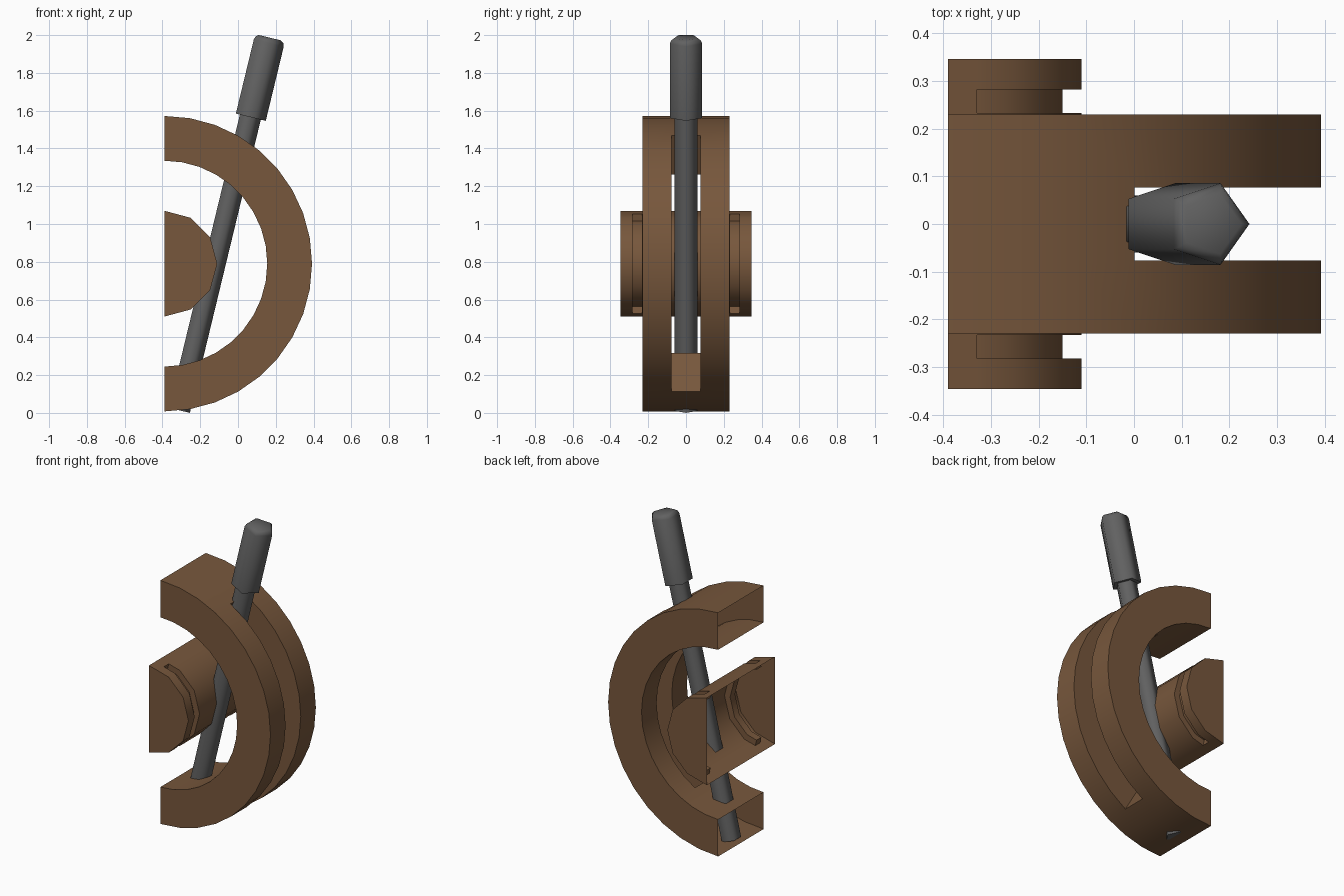
import bpy, bmesh
from math import radians, cos, sin
from mathutils import Matrix

if "Cube" in bpy.data.objects:
    bpy.data.objects.remove(bpy.data.objects["Cube"])


def material(name, rgb):
    m = bpy.data.materials.new(name)
    m.diffuse_color = (*rgb, 1)
    m.use_nodes = True
    m.node_tree.nodes["Principled BSDF"].inputs["Base Color"].default_value = m.diffuse_color
    return m


def finish(name, bm, mat, angle):
    bmesh.ops.remove_doubles(bm, verts=bm.verts, dist=1e-5)
    bmesh.ops.dissolve_degenerate(bm, edges=bm.edges, dist=1e-5)
    me = bpy.data.meshes.new(name)
    bm.to_mesh(me)
    bm.free()
    ob = bpy.data.objects.new(name, me)
    bpy.context.collection.objects.link(ob)
    me.materials.append(mat)
    bpy.ops.object.select_all(action='DESELECT')
    ob.select_set(True)
    bpy.context.view_layer.objects.active = ob
    bpy.ops.object.shade_smooth_by_angle(angle=radians(angle))
    return ob


CX, CZ = -0.39, 0.79


def half_drum(name, angles, step, ys, rs, filled, mat):
    """Skin of a half drum made of angle / width / radius cells, open at the back."""
    size = (len(angles) - 1, len(ys) - 1, len(rs) - 1)
    bm = bmesh.new()

    def solid(c):
        return all(0 <= c[n] < size[n] for n in range(3)) and filled(*c)

    def point(i, j, k):
        a = angles[i]
        # keep extra angles on the straight side of the polygon
        r = rs[k] * cos(radians(step / 2)) / cos(radians(a % step - step / 2))
        return CX + r * cos(radians(a)), ys[j], CZ + r * sin(radians(a))

    for i in range(size[0]):
        for j in range(size[1]):
            for k in range(size[2]):
                if not solid((i, j, k)):
                    continue
                for axis in range(3):
                    for side in (0, 1):
                        c = [i, j, k]
                        c[axis] += 2 * side - 1
                        open_back = axis == 0 and not 0 <= c[0] < size[0]
                        on_axis = axis == 2 and c[2] < 0 and rs[0] == 0
                        if solid(c) or open_back or on_axis:
                            continue
                        u, v = (axis + 1) % 3, (axis + 2) % 3
                        quad = []
                        for du, dv in ((0, 0), (1, 0), (1, 1), (0, 1)):
                            p = [i, j, k]
                            p[axis] += side
                            p[u] += du
                            p[v] += dv
                            quad.append(bm.verts.new(point(*p)))
                        # (angle, y, radius) axes are right-handed here
                        bm.faces.new(quad if side else quad[::-1])
    return finish(name, bm, mat, 40)


brown = material("brown", (0.184, 0.095, 0.045))
grey = material("dark_grey", (0.12, 0.12, 0.12))

# Half ring with a guide slot for the lever
half_drum("slotted_ring", list(range(-90, 91, 10)), 10,
          [-0.23, -0.077, 0.077, 0.23], [0.545, 0.782],
          lambda i, j, k: not (j == 1 and 3 <= i < 15), brown)

# Hub with a shallow groove near each end
half_drum("hub", [-90, -77, -60, -30, 0, 30, 60, 77, 90], 30,
          [-0.346, -0.282, -0.233, 0.233, 0.282, 0.346], [0, 0.24, 0.28],
          lambda i, j, k: not (k == 1 and j in (1, 3) and 1 <= i < 7), brown)

# Five-sided lever: thin shaft, thicker grip with a chamfered top
SIDES, L = 5, 1.597
profile = [(0, 0), (0.063, 0), (0.063, L), (0.09, L),
           (0.09, L + 0.405), (0.083, L + 0.422), (0.066, L + 0.433), (0, L + 0.433)]
bm = bmesh.new()
rings = [[bm.verts.new((r * cos(radians(72 * s)), r * sin(radians(72 * s)), h))
          for s in range(SIDES)] for r, h in profile[1:-1]]
for lo, hi in zip(rings, rings[1:]):
    for s in range(SIDES):
        t = (s + 1) % SIDES
        bm.faces.new((lo[s], lo[t], hi[t], hi[s]))
bm.faces.new(rings[0][::-1])
bm.faces.new(rings[-1])
bm.transform(Matrix.Translation((-0.316, 0, 0.015)) @ Matrix.Rotation(radians(13.6), 4, 'Y'))
finish("lever", bm, grey, 80)
